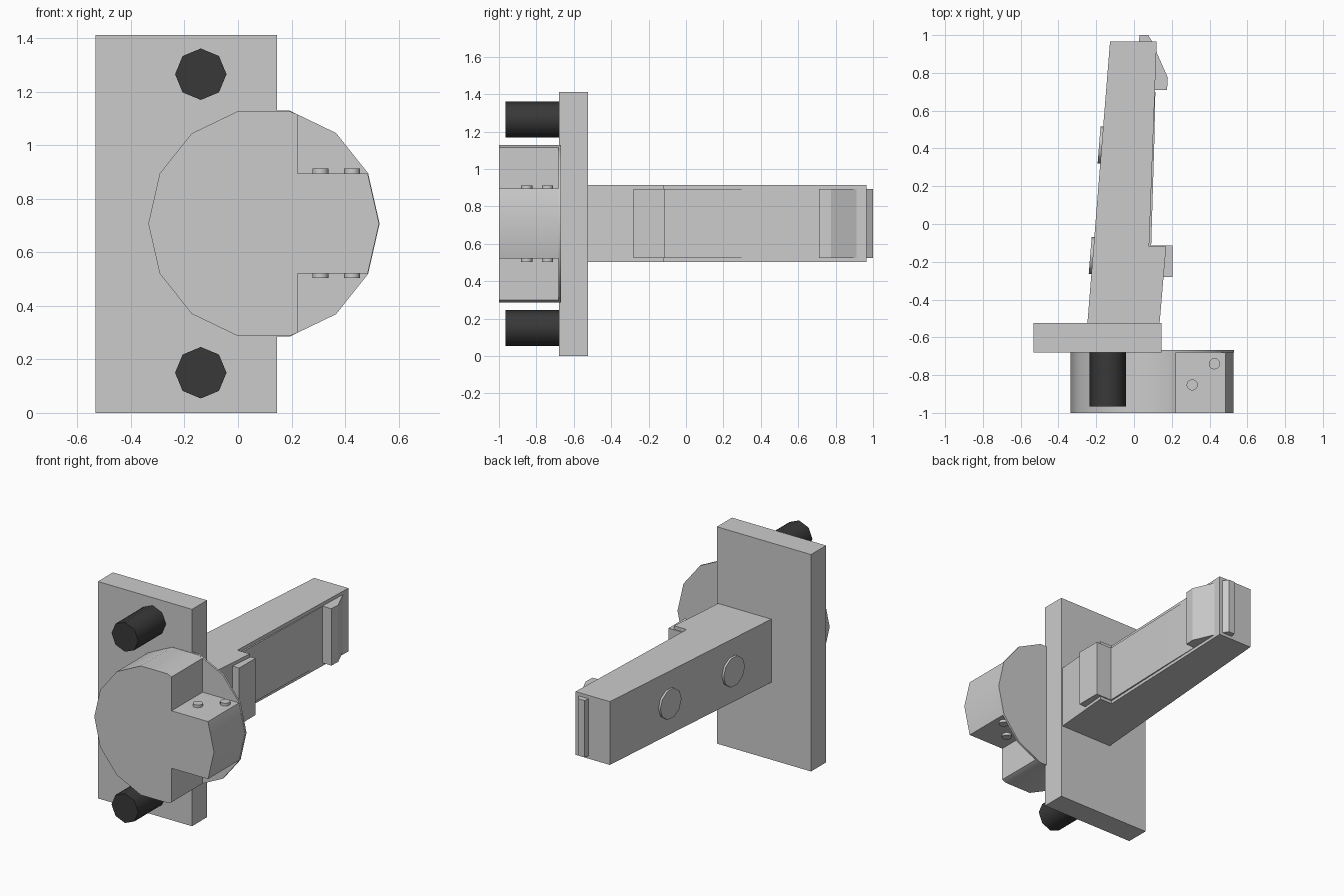
import bpy, bmesh
from math import sin, cos, pi, radians
from mathutils import Vector

if "Cube" in bpy.data.objects:
    bpy.data.objects.remove(bpy.data.objects["Cube"])


def prism(name, pts, offset, smooth=0, mat=None):
    """Extrude a closed loop of 3D points along an offset vector."""
    bm = bmesh.new()
    face = bm.faces.new([bm.verts.new(p) for p in pts])
    res = bmesh.ops.extrude_face_region(bm, geom=[face], use_keep_orig=True)
    verts = [v for v in res["geom"] if isinstance(v, bmesh.types.BMVert)]
    bmesh.ops.translate(bm, verts=verts, vec=offset)
    bmesh.ops.recalc_face_normals(bm, faces=bm.faces)
    mesh = bpy.data.meshes.new(name)
    bm.to_mesh(mesh)
    bm.free()
    ob = bpy.data.objects.new(name, mesh)
    bpy.context.collection.objects.link(ob)
    if mat:
        mesh.materials.append(mat)
    if smooth:
        bpy.ops.object.select_all(action='DESELECT')
        ob.select_set(True)
        bpy.context.view_layer.objects.active = ob
        bpy.ops.object.shade_smooth_by_angle(angle=radians(smooth))
    return ob


def ring(r, n):
    return [(r * cos(2 * pi * k / n), r * sin(2 * pi * k / n)) for k in range(n)]


def front(name, pts, y0, y1, **kw):
    return prism(name, [(x, y0, z) for x, z in pts], (0, y1 - y0, 0), **kw)


def plan(name, pts, z0, z1, **kw):
    return prism(name, [(x, y, z0) for x, y in pts], (0, 0, z1 - z0), **kw)


dark = bpy.data.materials.new("dark_steel")
dark.diffuse_color = (0.04, 0.04, 0.04, 1)
dark.use_nodes = True
dark.node_tree.nodes["Principled BSDF"].inputs["Base Color"].default_value = dark.diffuse_color
CX, CZ = 0.096, 0.707

# Mounting plate and its two octagonal bolts
front("plate", [(-0.533, 0), (0.145, 0), (0.145, 1.412), (-0.533, 1.412)], -0.68, -0.525)
for i, zc in enumerate((0.15, 1.265)):
    front(f"bolt_{i}", [(-0.139 + x, zc + z) for x, z in ring(0.096, 8)],
          -0.965, -0.675, smooth=50, mat=dark)

# Round head with two corner notches that leave a tooth
R = ring(0.431, 14)
upper = [R[1], (0.126, R[1][1]), (0.126, 0.408)] + R[3:7]
profile = [R[0]] + upper + [R[7]] + [(x, -z) for x, z in reversed(upper)]
front("head", [(CX + x, CZ + z) for x, z in profile], -1.0, -0.68, smooth=30)
front("head_backing", [(CX + x, CZ + z) for x, z in ring(0.433, 14)],
      -0.681, -0.668, smooth=30)

# Pins through the tooth
for i, (px, py) in enumerate(((0.308, -0.852), (0.426, -0.74))):
    plan(f"pin_{i}", [(px + x, py + y) for x, y in ring(0.03, 12)], 0.503, 0.912, smooth=35)

# Tapered arm with stepped side
plan("arm", [(-0.247, -0.53), (0.135, -0.53), (0.17, -0.12), (0.08, -0.12),
             (0.12, 0.965), (-0.127, 0.965)], 0.503, 0.915)

# Raised details along the right side and the end
ZL, ZH = 0.523, 0.893
plan("arm_pad", [(0.14, -0.28), (0.205, -0.28), (0.205, -0.113), (0.075, -0.113),
                 (0.075, -0.13), (0.14, -0.13)], ZL, ZH)
plan("arm_strip", [(0.06, -0.115), (0.091, -0.115), (0.108, 0.45), (0.113, 0.7),
                   (0.07, 0.7)], ZL, ZH)
plan("catch", [(0.08, 0.71), (0.175, 0.71), (0.179, 0.775), (0.117, 0.915), (0.08, 0.915)], ZL, ZH)
plan("end_rib", [(0.025, 0.95), (0.025, 0.965), (0.03, 1.0), (0.075, 1.0),
                 (0.097, 0.965), (0.097, 0.95)], ZL, ZH)

# Round buttons lying on the slanted left side
along = Vector((0.12, 1.495, 0)).normalized()
out = Vector((-along.y, along.x, 0))
for i, yc in enumerate((-0.167, 0.418)):
    c = Vector((-0.247 + (yc + 0.53) * 0.0803, yc, CZ))
    loop = [c - out * 0.02 + along * u + Vector((0, 0, v)) for u, v in ring(0.098, 10)]
    prism(f"button_{i}", loop, out * 0.034, smooth=40)
